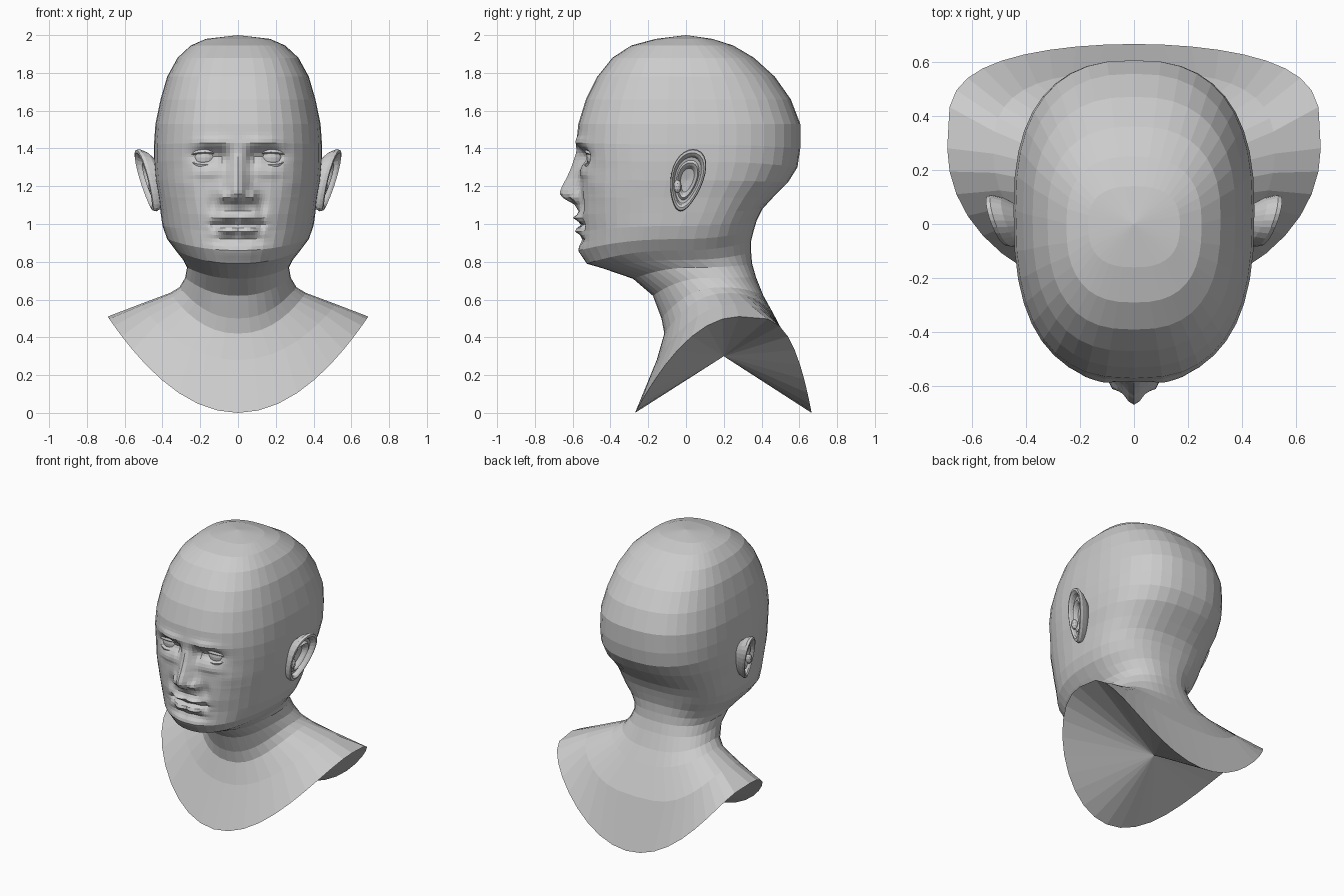
import bpy, bmesh, math
from mathutils import Vector

if "Cube" in bpy.data.objects:
    bpy.data.objects.remove(bpy.data.objects["Cube"])

clay = bpy.data.materials.new("grey clay")
clay.use_nodes = True
clay.diffuse_color = (0.6, 0.6, 0.6, 1)
clay.node_tree.nodes["Principled BSDF"].inputs["Base Color"].default_value = (0.6, 0.6, 0.6, 1)


def finish(bm, name):
    bmesh.ops.recalc_face_normals(bm, faces=bm.faces)
    mesh = bpy.data.meshes.new(name)
    bm.to_mesh(mesh)
    bm.free()
    mesh.materials.append(clay)
    ob = bpy.data.objects.new(name, mesh)
    bpy.context.collection.objects.link(ob)
    return ob


def loft(bm, rings, start=None, end=None):
    """Skin closed rings of points, with optional poles at the two ends."""
    loops = [[bm.verts.new(p) for p in ring] for ring in rings]
    n = len(loops[0])
    for a, b in zip(loops, loops[1:]):
        for i in range(n):
            j = (i + 1) % n
            bm.faces.new((a[i], a[j], b[j], b[i]))
    for tip, loop in ((start, loops[0]), (end, loops[-1])):
        if tip:
            pole = bm.verts.new(tip)
            for i in range(n):
                bm.faces.new((loop[i], loop[(i + 1) % n], pole))


def signed_pow(v, e):
    return math.copysign(abs(v) ** e, v)


def section(yf, zf, w, ys, zs, yb, zb, e=0.77, eb=0.8, n=40):
    """Tilted oval through a front, a side and a back point."""
    pts = []
    for i in range(n):
        t = 2 * math.pi * i / n
        c, s = math.cos(t), math.sin(t)
        y, z = (yf, zf) if c > 0 else (yb, zb)
        ex = e if c > 0 else eb
        pts.append((w * signed_pow(s, ex), ys + (y - ys) * abs(c) ** ex, zs + (z - zs) * c * c))
    return pts


# Head, neck and shoulders: front y z, side x y z, back y z
skull = [(-.16, .17, 0, .14, 1.98), (-.29, .25, 0, .25, 1.945), (-.39, .32, .02, .36, 1.88),
         (-.47, .375, .03, .47, 1.78), (-.53, .41, .04, .555, 1.66), (-.57, .437, .05, .605, 1.53)]
rings = [section(f, z, w, s, z, b, z) for f, w, s, b, z in skull]
rings += [section(*r) for r in (
    (-.58, 1.43, .445, .05, 1.42, .605, 1.4),
    (-.572, 1.34, .445, .05, 1.33, .59, 1.3),
    (-.56, 1.24, .437, .04, 1.23, .54, 1.22),
    (-.565, 1.14, .42, .02, 1.14, .46, 1.14),
    (-.57, 1.05, .41, 0, 1.06, .405, 1.08, .83),
    (-.56, .96, .40, -.03, .99, .375, 1.02, .87),
    (-.565, .86, .375, -.05, .92, .36, .97, .9),
    (-.525, .79, .33, -.05, .86, .345, .91, .9),
    (-.44, .765, .29, -.02, .81, .345, .85, .9),
    (-.28, .71, .27, .05, .77, .35, .79, .9),
    (-.175, .62, .28, .12, .715, .37, .72, .9),
    (-.13, .50, .31, .18, .665, .41, .62, .9),
    (-.115, .42, .36, .22, .635, .46, .53, .9),
    (-.155, .28, .52, .26, .575, .56, .34, .95, .7))]
rim = section(-.27, 0, .69, .28, .51, .665, 0, 1, 1)
rings.append([(x, y if y < .28 else .28 + .385 * ((y - .28) / .385) ** .5, z) for x, y, z in rim])

bm = bmesh.new()
loft(bm, rings, start=(0, 0, 2), end=(0, .2, .3))

# Finer grid over the face
face = [f for f in bm.faces if f.calc_center_median().y < -.22 and .79 < f.calc_center_median().z < 1.5]
edges = list({e for f in face for e in f.edges})
bmesh.ops.subdivide_edges(bm, edges=edges, cuts=4, use_grid_fill=True)

# Facial relief: x, z, x spread, z spread, outward height
relief = [
    (.13, 1.435, .09, .025, .016),   # brow
    (.16, 1.36, .075, .04, -.055),   # eye socket
    (.08, 1.35, .03, .045, -.03),    # inner eye corner
    (.17, 1.265, .08, .025, .008),   # lower lid pouch
    (.28, 1.22, .08, .06, .012),     # cheekbone
    (.075, 1.145, .022, .028, .04),  # nostril wing
    (.13, 1.10, .03, .05, -.018),    # fold beside the nose
    (.05, 1.032, .055, .016, .035),  # upper lip
    (.045, .965, .05, .018, .034),   # lower lip
    (.06, .999, .07, .008, -.02),    # mouth line
    (.125, .995, .02, .025, -.02),   # mouth corner
    (.05, .915, .08, .02, -.02),     # chin crease
    (.04, .85, .07, .04, .008),      # chin
]
nose = [(1.44, 0), (1.38, .005), (1.3, .04), (1.22, .085), (1.165, .108), (1.135, .085), (1.105, .025), (1.07, 0)]


def nose_height(z):
    for (z1, h1), (z0, h0) in zip(nose, nose[1:]):
        if z0 <= z <= z1:
            return h0 + (h1 - h0) * (z - z0) / (z1 - z0)
    return 0


for v in bm.verts:
    x, y, z = abs(v.co.x), v.co.y, v.co.z
    if y < -.22 and .78 < z < 1.52:
        spread = .03 + .028 * min(1, max(0, (1.4 - z) / .22))
        out = nose_height(z) * math.exp(-(x / spread) ** 2)
        for cx, cz, sx, sz, h in relief:
            dz = math.exp(-((z - cz) / sz) ** 2)
            out += h * dz * math.exp(-((x - cx) / sx) ** 2)
        v.co.y -= out
finish(bm, "head_and_shoulders")

# Eyes with upper and lower lids
for side, word in ((1, "left"), (-1, "right")):
    bm = bmesh.new()
    bmesh.ops.create_uvsphere(bm, u_segments=20, v_segments=12, radius=.075)
    bmesh.ops.translate(bm, verts=bm.verts, vec=(side * .175, -.452, 1.352))
    finish(bm, word + "_eye")

    for lid, lift, rise in (("upper", .03, 1), ("lower", .035, -1)):
        bm = bmesh.new()
        strips = []
        for r, k in ((.079, .75), (.088, 1.0), (.082, 1.5)):
            row = []
            for i in range(13):
                a = math.radians(-70 + 140 * i / 12)
                h = rise * lift * k * math.cos(a)
                row.append(bm.verts.new((side * .175 + r * 1.05 * math.sin(a),
                                         -.452 - r * math.cos(a) * .97, 1.35 + h)))
            strips.append(row)
        for a, b in zip(strips, strips[1:]):
            for i in range(12):
                bm.faces.new((a[i], a[i + 1], b[i + 1], b[i]))
        finish(bm, f"{word}_{lid}_lid")

# Ears: egg-shaped rings forming shell, rolled rim, ridge and bowl
ear_profile = [(.6, -.06), (.9, -.015), (1, .02), (.97, .037), (.88, .04), (.8, .03), (.74, .008),
               (.64, .006), (.56, .02), (.48, .012), (.38, -.012)]


def ear_point(side, scale, h, a):
    u = .088 * scale * math.cos(a) * (1 + .25 * math.sin(a))
    v = .165 * scale * math.sin(a)
    y = .005 + u + .2 * v
    return (side * (.43 + h + .27 * (y + .1) + .22 * v), y, 1.232 + v)


for side, word in ((1, "left"), (-1, "right")):
    bm = bmesh.new()
    loft(bm, [[ear_point(side, s, h, math.tau * i / 28) for i in range(28)] for s, h in ear_profile],
         end=ear_point(side, 0, -.02, 0))
    # Small flap in front of the ear hole
    flap = bmesh.ops.create_icosphere(bm, subdivisions=2, radius=.03)["verts"]
    for v in flap:
        v.co = Vector((v.co.x * .7 + side * .455, v.co.y * .7 - .045, v.co.z * 1.2 + 1.2))
    finish(bm, word + "_ear")
